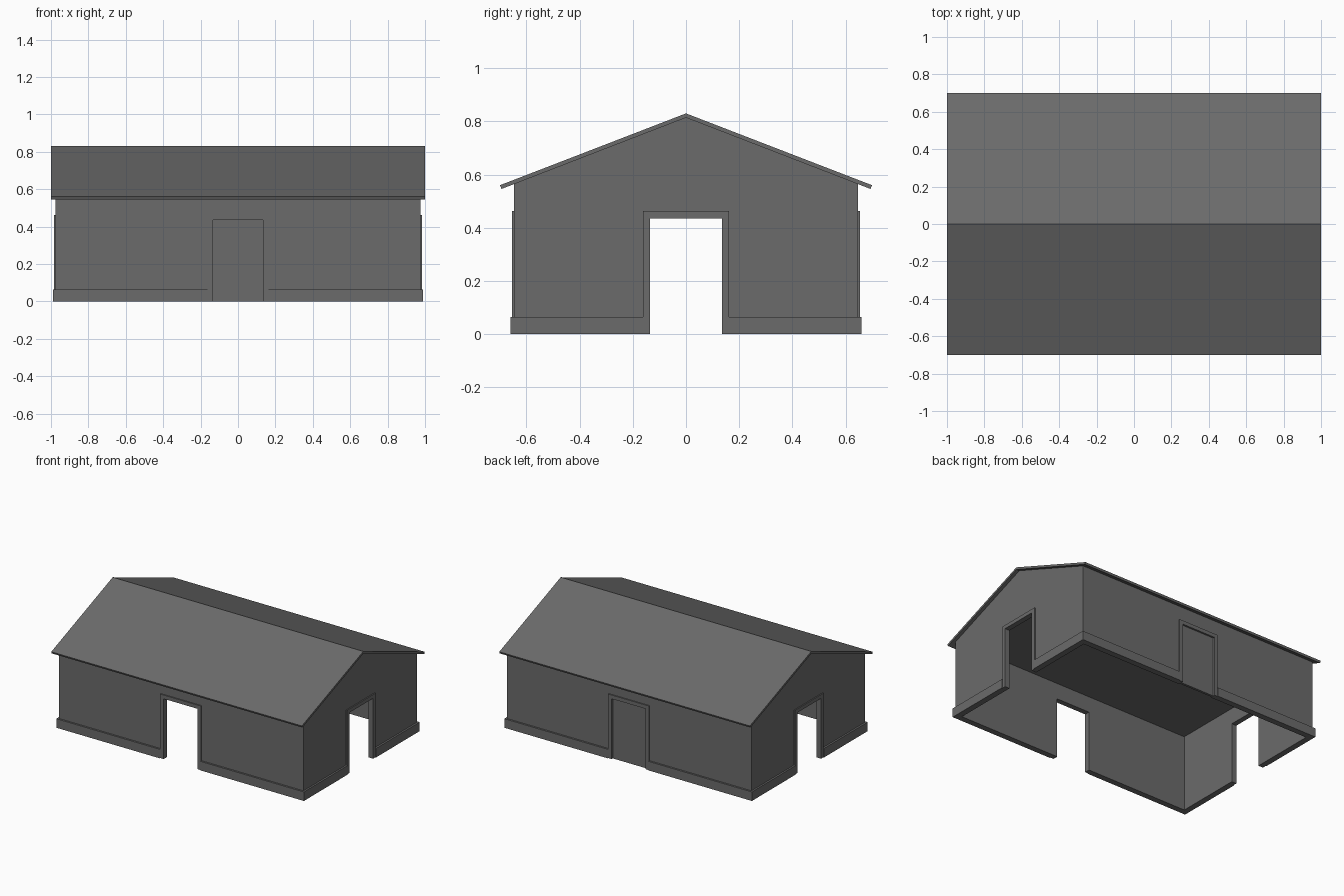
import bpy
import bmesh
from math import pi
from mathutils import Matrix, Vector

if "Cube" in bpy.data.objects:
    bpy.data.objects.remove(bpy.data.objects["Cube"], do_unlink=True)

# One grey for the whole building
grey = bpy.data.materials.new("matte grey")
grey.use_nodes = True
colour = (0.147, 0.147, 0.147, 1)
grey.diffuse_color = colour
grey.node_tree.nodes["Principled BSDF"].inputs["Base Color"].default_value = colour

WALL_X, WALL_Y = 0.975, 0.647
THICK = 0.03
DOOR_W, DOOR_H = 0.135, 0.435
TRIM = 0.027
BASE_H = 0.065
RIDGE, SLOPE = 0.83, 0.386
CEILING = 0.55


def extrude(name, outline, start, end, turn=0):
    """Extrude an (x, z) outline from y=start to y=end, then turn it about z."""
    bm = bmesh.new()
    face = bm.faces.new([bm.verts.new((x, start, z)) for x, z in outline])
    geom = bmesh.ops.extrude_face_region(bm, geom=[face])["geom"]
    moved = [v for v in geom if isinstance(v, bmesh.types.BMVert)]
    bmesh.ops.translate(bm, verts=moved, vec=Vector((0, end - start, 0)))
    bmesh.ops.transform(bm, matrix=Matrix.Rotation(turn, 4, "Z"), verts=bm.verts)
    bmesh.ops.recalc_face_normals(bm, faces=bm.faces)
    mesh = bpy.data.meshes.new(name)
    bm.to_mesh(mesh)
    bm.free()
    mesh.materials.append(grey)
    obj = bpy.data.objects.new(name, mesh)
    bpy.context.collection.objects.link(obj)
    return obj


def rect(x0, x1, z0, z1):
    return [(x0, z0), (x1, z0), (x1, z1), (x0, z1)]


def cut(target, cutter):
    """Subtract a cutter and remove it."""
    mod = target.modifiers.new("cut", "BOOLEAN")
    mod.operation = "DIFFERENCE"
    mod.solver = "EXACT"
    mod.object = cutter
    cutter.hide_render = True
    bpy.context.view_layer.objects.active = target
    bpy.ops.object.modifier_apply(modifier=mod.name)
    bpy.data.objects.remove(cutter, do_unlink=True)


# Gabled body, hollowed from below, with four doorways
eave = RIDGE - 0.01 - SLOPE * WALL_Y
body = [(-WALL_Y, 0), (WALL_Y, 0), (WALL_Y, eave), (0, RIDGE - 0.01), (-WALL_Y, eave)]
walls = extrude("walls", body, -WALL_X, WALL_X, pi / 2)
inner_x, inner_y = WALL_X - THICK, WALL_Y - THICK
cut(walls, extrude("room_cutter", rect(-inner_x, inner_x, -0.1, CEILING), -inner_y, inner_y))
doorway = rect(-DOOR_W, DOOR_W, -0.1, DOOR_H)
cut(walls, extrude("long_door_cutter", doorway, -1, 1))
cut(walls, extrude("gable_door_cutter", doorway, -1.2, 1.2, pi / 2))

# Roof slab with a ridge and overhanging eaves
Y, DROP = 0.70, 0.016
edge = RIDGE - SLOPE * Y
roof = [(-Y, edge), (0, RIDGE), (Y, edge), (Y - 0.006, edge - DROP + 0.002),
        (0, RIDGE - DROP), (-Y + 0.006, edge - DROP + 0.002)]
extrude("roof", roof, -1, 1, pi / 2)

# Door frames and base boards on each side
w, o = DOOR_W, DOOR_W + TRIM
frame = [(-o, 0), (-w, 0), (-w, DOOR_H), (w, DOOR_H), (w, 0), (o, 0),
         (o, DOOR_H + TRIM), (-o, DOOR_H + TRIM)]
BOARD = 0.013
sides = [("front", 0, WALL_Y, WALL_X + BOARD), ("left", pi / 2, WALL_X, WALL_Y),
         ("back", pi, WALL_Y, WALL_X + BOARD), ("right", -pi / 2, WALL_X, WALL_Y)]
for side, turn, dist, reach in sides:
    extrude(side + "_door_frame", frame, -dist - 0.008, -dist + 0.002, turn)
    for label, s in (("a", -1), ("b", 1)):
        board = rect(s * o, s * reach, 0, BASE_H)
        extrude(f"{side}_base_board_{label}", board, -dist - BOARD, -dist, turn)

# Closed door at the back
extrude("back_door", rect(-w, w, 0, DOOR_H), -WALL_Y + 0.005, -WALL_Y + 0.022, pi)
